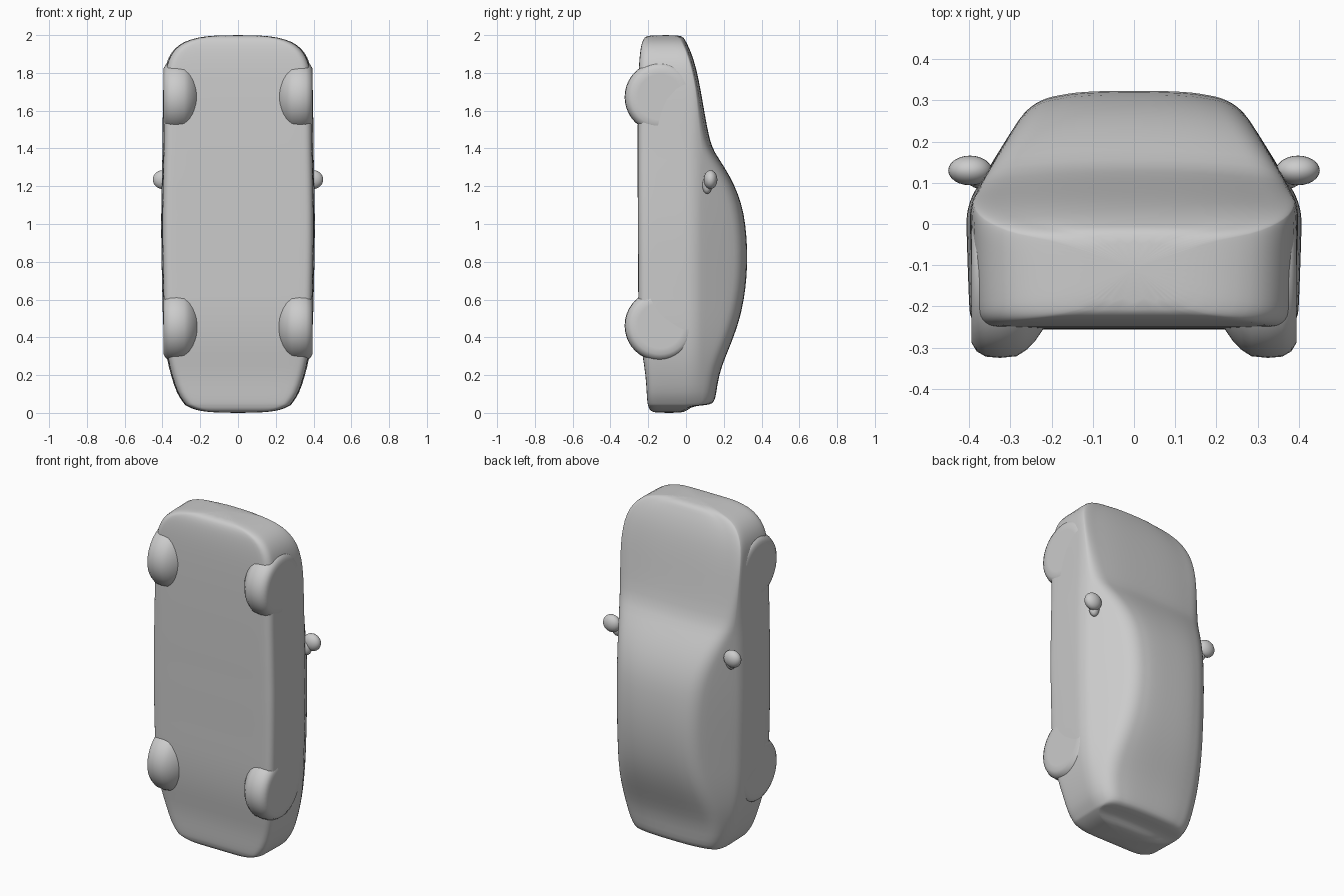
import bpy, bmesh, math
from mathutils import Vector, Matrix

if "Cube" in bpy.data.objects:
    bpy.data.objects.remove(bpy.data.objects["Cube"])

grey = bpy.data.materials.new("plain grey")
grey.use_nodes = True
COLOUR = (0.6, 0.6, 0.6, 1)
grey.diffuse_color = COLOUR
grey.node_tree.nodes["Principled BSDF"].inputs["Base Color"].default_value = COLOUR


def finish(name, bm, subdiv=0):
    bmesh.ops.recalc_face_normals(bm, faces=bm.faces)
    mesh = bpy.data.meshes.new(name)
    bm.to_mesh(mesh)
    bm.free()
    mesh.materials.append(grey)
    mesh.polygons.foreach_set("use_smooth", [True] * len(mesh.polygons))
    obj = bpy.data.objects.new(name, mesh)
    bpy.context.collection.objects.link(obj)
    if subdiv:
        mod = obj.modifiers.new("smooth", "SUBSURF")
        mod.levels = mod.render_levels = subdiv
    return obj


def bridge(bm, rings, cap=True):
    for a, b in zip(rings, rings[1:]):
        n = len(a)
        for i in range(n):
            bm.faces.new((a[i], a[(i + 1) % n], b[(i + 1) % n], b[i]))
    if cap:
        bm.faces.new(rings[0])
        bm.faces.new(rings[-1])


def rounded(a, corner, b, r, n=5):
    """Points of a soft corner between two straight edges."""
    p = corner + (a - corner).normalized() * min(r, (a - corner).length * 0.48)
    q = corner + (b - corner).normalized() * min(r, (b - corner).length * 0.48)
    return [p.lerp(corner, i / n).lerp(corner.lerp(q, i / n), i / n) for i in range(n + 1)]


def section(w, low, top):
    """Closed cross-section: upright flanks, sloping windows, crowned roof."""
    belt = min(0.045, top - 0.035)
    edge = top - 0.014
    roof_w = w * (1 - 1.5 * (edge - belt))
    c = [Vector(p) for p in ((0, low), (w * 0.975, low), (w, belt), (roof_w, edge), (0, top))]
    half = [c[0], c[0].lerp(c[1], 0.5)]
    half += rounded(c[0], c[1], c[2], 0.05)
    half += [c[1].lerp(c[2], 0.5)]
    half += rounded(c[1], c[2], c[3], 0.05)
    half += rounded(c[2], c[3], c[4], 0.075)
    half += [c[3].lerp(c[4], t) + Vector((0, 0.004)) for t in (0.4, 0.7)] + [c[4]]
    return half + [Vector((-p.x, p.y)) for p in half[-2:0:-1]]


# Body: height, half width, underside, upper side
STATIONS = [
    (0.0, 0.10, -0.16, -0.03), (0.008, 0.20, -0.185, 0.0), (0.025, 0.25, -0.197, 0.02),
    (0.038, 0.275, -0.20, 0.05), (0.042, 0.282, -0.202, 0.13), (0.06, 0.295, -0.205, 0.15),
    (0.10, 0.325, -0.208, 0.16), (0.20, 0.358, -0.213, 0.173), (0.30, 0.382, -0.23, 0.21),
    (0.40, 0.394, -0.243, 0.252), (0.50, 0.40, -0.25, 0.285), (0.60, 0.402, -0.253, 0.307),
    (0.72, 0.405, -0.253, 0.322), (0.86, 0.408, -0.254, 0.326), (1.0, 0.409, -0.255, 0.315),
    (1.10, 0.408, -0.255, 0.296), (1.20, 0.406, -0.256, 0.26), (1.30, 0.404, -0.256, 0.205),
    (1.38, 0.402, -0.256, 0.15), (1.44, 0.401, -0.256, 0.125), (1.60, 0.40, -0.255, 0.096),
    (1.72, 0.398, -0.253, 0.076), (1.82, 0.39, -0.25, 0.055), (1.88, 0.372, -0.246, 0.037),
    (1.93, 0.338, -0.24, 0.018), (1.965, 0.29, -0.232, 0.0), (1.988, 0.215, -0.22, -0.012),
    (2.0, 0.12, -0.20, -0.035),
]
bm = bmesh.new()
rings = [[bm.verts.new((p.x, p.y, z)) for p in section(w, lo, hi)] for z, w, lo, hi in STATIONS]
bridge(bm, rings)
finish("car_body", bm, 1)

# Wheels: rounded discs turned about the axle (sideways offset, radius)
TYRE = [(0.205, 0.08), (0.22, 0.118), (0.24, 0.147), (0.26, 0.168), (0.285, 0.184),
        (0.325, 0.188), (0.36, 0.185), (0.382, 0.172), (0.394, 0.152), (0.394, 0.12)]
for end, z in (("front", 1.672), ("rear", 0.462)):
    for side, s in (("left", 1), ("right", -1)):
        bm = bmesh.new()
        rings = []
        for x, r in TYRE:
            angles = [math.tau * i / 40 for i in range(40)]
            rings.append([bm.verts.new((s * x, -0.137 + r * math.cos(a), z + r * math.sin(a)))
                          for a in angles])
        bridge(bm, rings)
        finish(f"{end}_{side}_wheel", bm)

# Door mirrors: a rounded housing and a small foot
for side, s in (("left", 1), ("right", -1)):
    bm = bmesh.new()
    for centre, size in (((0.398, 0.13, 1.235), (0.053, 0.036, 0.05)),
                         ((0.375, 0.112, 1.205), (0.03, 0.026, 0.045))):
        m = Matrix.Translation((s * centre[0], centre[1], centre[2])) @ Matrix.Diagonal((*size, 1))
        bmesh.ops.create_uvsphere(bm, u_segments=24, v_segments=14, radius=1, matrix=m)
    finish(f"{side}_mirror", bm)
